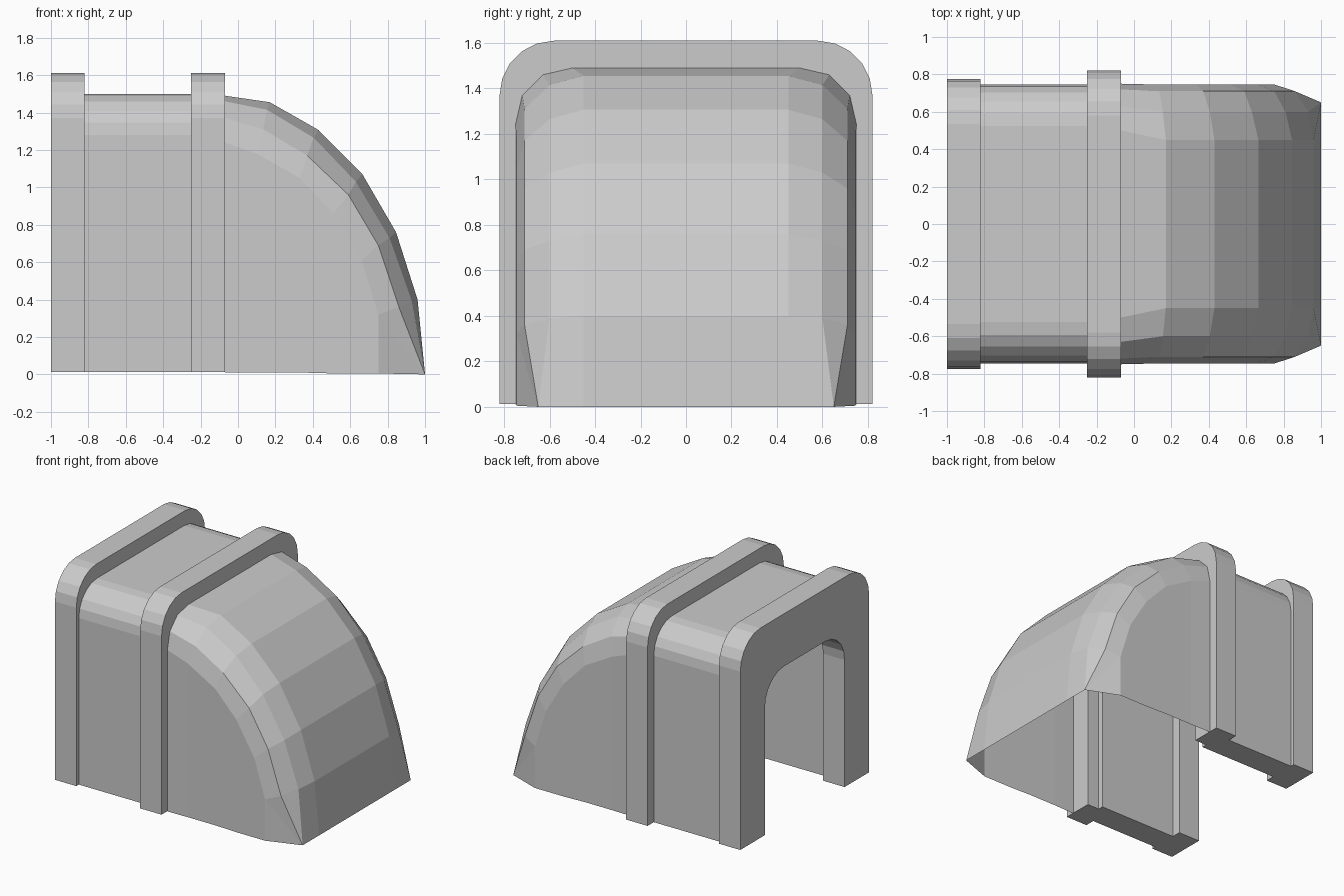
import bpy, bmesh, math

if "Cube" in bpy.data.objects:
    bpy.data.objects.remove(bpy.data.objects["Cube"])


def add_object(name, bm):
    bmesh.ops.recalc_face_normals(bm, faces=bm.faces)
    mesh = bpy.data.meshes.new(name)
    bm.to_mesh(mesh)
    bm.free()
    obj = bpy.data.objects.new(name, mesh)
    bpy.context.collection.objects.link(obj)
    return obj


def arch(half, top, radius, base=0.012, segments=5):
    """Rounded arch outline in the YZ plane, from one foot to the other."""
    right = [(half, base)]
    for i in range(segments + 1):
        a = math.pi / 2 * i / segments
        right.append((half - radius + radius * math.cos(a),
                      top - radius + radius * math.sin(a)))
    return right + [(-y, z) for y, z in reversed(right)]


def sleeve(name, x0, x1, outer, inner):
    """Thick arch extruded along x."""
    bm = bmesh.new()
    rings = []
    for x in (x0, x1):
        rings.append([[bm.verts.new((x, y, z)) for y, z in arch(*p)]
                      for p in (outer, inner)])
    (o0, i0), (o1, i1) = rings
    for k in range(len(o0) - 1):
        for a, b in ((o0, o1), (i0, i1), (o0, i0), (o1, i1)):
            bm.faces.new((a[k], a[k + 1], b[k + 1], b[k]))
    for k in (0, -1):
        bm.faces.new((o0[k], o1[k], i1[k], i0[k]))
    return add_object(name, bm)


# Tunnel body and its two raised bands: (half width, top, corner radius)
sleeve("tunnel_body", -0.99, -0.17, (0.745, 1.50, 0.22), (0.55, 1.28, 0.23))
sleeve("rear_band", -1.0, -0.82, (0.775, 1.61, 0.24), (0.48, 1.21, 0.23))
sleeve("middle_band", -0.25, -0.07, (0.82, 1.61, 0.24), (0.59, 1.32, 0.23))

# Hood: (x, z) paths running forward, from the flat crown out to the side
crown = [(-0.07, 1.49), (0.17, 1.455), (0.43, 1.307), (0.665, 1.07), (0.845, 0.76), (0.96, 0.40)]
shoulder = [(-0.07, 1.46), (0.155, 1.415), (0.405, 1.265), (0.63, 1.03), (0.81, 0.73), (0.93, 0.39)]
bend = [(-0.07, 1.37), (0.135, 1.31), (0.37, 1.17), (0.59, 0.96), (0.75, 0.69), (0.86, 0.36)]
side = [(-0.07, 1.24), (0.10, 1.18), (0.33, 1.05), (0.51, 0.86), (0.66, 0.61), (0.75, 0.32)]
foot = [(x, 0.01 - 0.005 * (x > 0.5)) for x, z in side]
widths = [(0.50, 0.45), (0.63, 0.60), (0.72, 0.71), (0.75, 0.746), (0.75, 0.746)]

bm = bmesh.new()
lips = []
for s in (1, -1):
    paths = []
    for path, (w0, w1) in zip((crown, shoulder, bend, side, foot), widths):
        paths.append([bm.verts.new((x, s * (w0 if i == 0 else w1), z))
                      for i, (x, z) in enumerate(path)])
    for a, b in zip(paths, paths[1:]):
        for i in range(5):
            bm.faces.new((a[i], a[i + 1], b[i + 1], b[i]))
    # pointed lower corner
    mid = bm.verts.new((1.0, s * 0.45, 0))
    tip = bm.verts.new((1.0, s * 0.65, 0))
    bm.faces.new((paths[0][-1], mid, tip, paths[1][-1]))
    for a, b in zip(paths[1:], paths[2:]):
        bm.faces.new((a[-1], tip, b[-1]))
    lips.append(paths[0] + [mid])
for i in range(6):
    bm.faces.new((lips[0][i], lips[0][i + 1], lips[1][i + 1], lips[1][i]))
add_object("hood_shell", bm)
